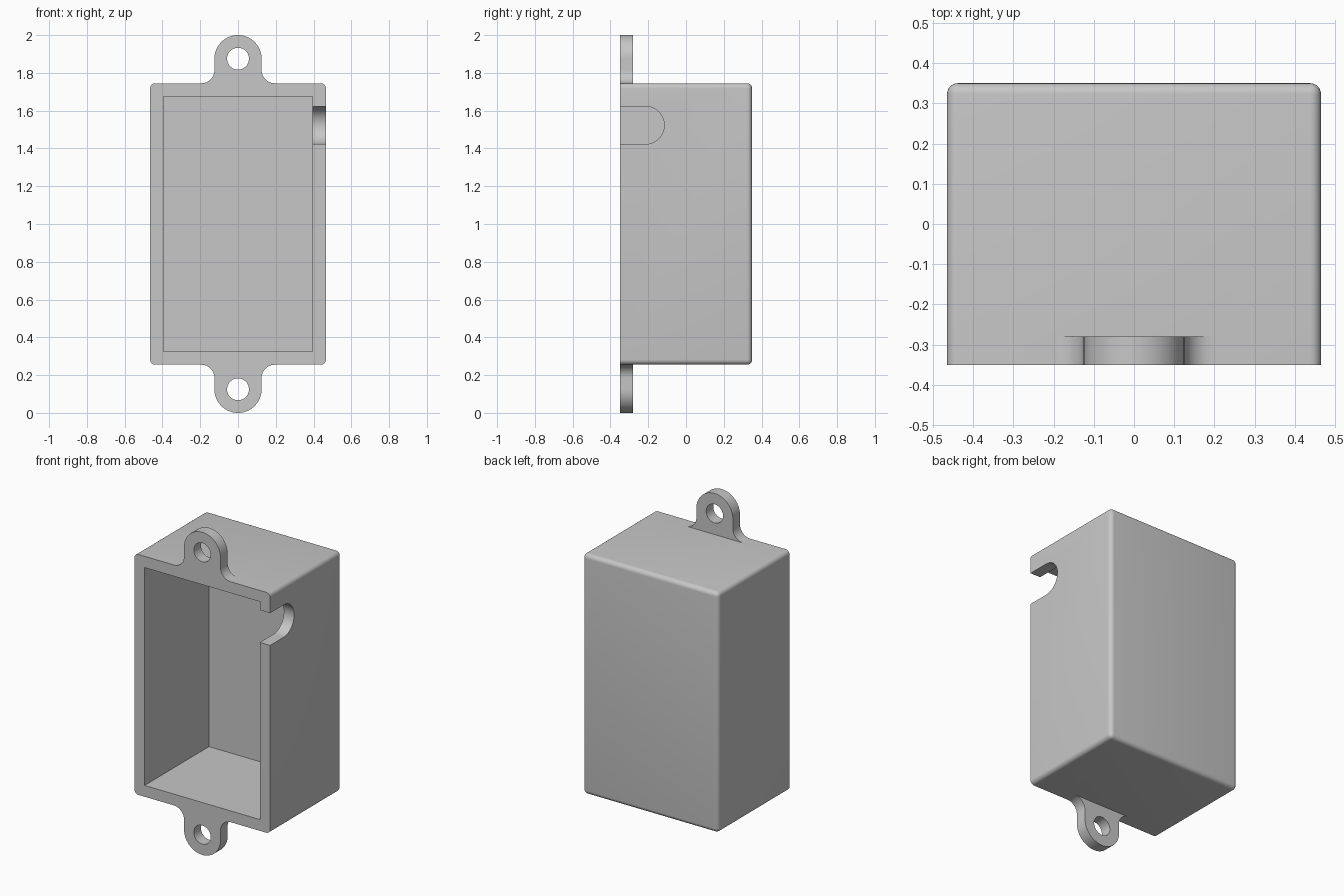
import bpy, bmesh
from math import sin, cos, pi
from mathutils import Matrix, Vector

if "Cube" in bpy.data.objects:
    bpy.data.objects.remove(bpy.data.objects["Cube"])

W, D, H = 0.465, 0.35, 0.745      # half sizes of the box
MID, WALL, ROUND = 1.0, 0.07, 0.027
TAB_R, HOLE_R, FILLET = 0.125, 0.058, 0.07

grey = bpy.data.materials.new("light grey plastic")
grey.use_nodes = True
colour = (0.57, 0.57, 0.57, 1)
grey.diffuse_color = colour
grey.node_tree.nodes["Principled BSDF"].inputs["Base Color"].default_value = colour


def make_object(name, bm):
    bmesh.ops.recalc_face_normals(bm, faces=bm.faces)
    mesh = bpy.data.meshes.new(name)
    bm.to_mesh(mesh)
    bm.free()
    mesh.materials.append(grey)
    obj = bpy.data.objects.new(name, mesh)
    bpy.context.collection.objects.link(obj)
    return obj


def block(name, low, high, radius=0):
    """Box between two corners; optionally rounds all edges off the front face."""
    low, high = Vector(low), Vector(high)
    bm = bmesh.new()
    bmesh.ops.create_cube(bm, size=1)
    bmesh.ops.scale(bm, vec=high - low, verts=bm.verts)
    bmesh.ops.translate(bm, vec=(low + high) / 2, verts=bm.verts)
    if radius:
        edges = [e for e in bm.edges if max(v.co.y for v in e.verts) > 0]
        bmesh.ops.bevel(bm, geom=edges, offset=radius, segments=6,
                        profile=0.5, affect='EDGES')
    return make_object(name, bm)


def prism(name, points, push):
    bm = bmesh.new()
    face = bm.faces.new([bm.verts.new(p) for p in points])
    new = bmesh.ops.extrude_face_region(bm, geom=[face])["geom"]
    bmesh.ops.translate(bm, vec=push,
                        verts=[v for v in new if isinstance(v, bmesh.types.BMVert)])
    return make_object(name, bm)


def arc(u, v, r, start, end, steps):
    angles = [start + (end - start) * i / steps for i in range(steps + 1)]
    return [(u + r * cos(a), v + r * sin(a)) for a in angles]


def combine(target, tool, operation):
    mod = target.modifiers.new(operation.lower(), 'BOOLEAN')
    mod.operation, mod.object, mod.solver = operation, tool, 'EXACT'
    bpy.context.view_layer.objects.active = target
    bpy.ops.object.modifier_apply(modifier=mod.name)
    bpy.data.objects.remove(tool)


# Rounded shell with a sharp open front
case = block("enclosure_case", (-W, -D, MID - H), (W, D, MID + H), ROUND)

# Mounting ears: filleted foot, rounded end, screw hole
ear_z = 2 - TAB_R
foot = TAB_R + FILLET
top = MID + H
half = [(foot, top - WALL / 2)]
half += arc(foot, top + FILLET, FILLET, -pi / 2, -pi, 12)
half += arc(0, ear_z, TAB_R, 0, pi / 2, 20)
outline = half + [(-x, z) for x, z in reversed(half[:-1])]
hole = arc(0, ear_z, HOLE_R, 0, 2 * pi, 40)[:-1]
for name, sign in (("upper", 1), ("lower", -1)):
    def place(points, y):
        return [(x, y, MID + sign * (z - MID)) for x, z in points]
    ear = prism(name + "_ear", place(outline, -D), (0, WALL, 0))
    drill = prism(name + "_drill", place(hole, -D - 0.1), (0, WALL + 0.2, 0))
    combine(ear, drill, 'DIFFERENCE')
    combine(case, ear, 'UNION')

# Hollow interior
cavity = block("cavity", (-W + WALL, -D - 0.1, MID - H + WALL),
               (W - WALL, D - WALL, MID + H - WALL))
combine(case, cavity, 'DIFFERENCE')

# Cable slot in the left wall, rounded at its inner end
slot_r, slot_z, slot_y = 0.1, 1.523, -0.215
slot = [(-D - 0.1, slot_z - slot_r)] + arc(slot_y, slot_z, slot_r, -pi / 2, pi / 2, 24)
slot.append((-D - 0.1, slot_z + slot_r))
cutter = prism("cable_slot", [(W - WALL - 0.05, y, z) for y, z in slot], (0.25, 0, 0))
combine(case, cutter, 'DIFFERENCE')

bpy.ops.object.select_all(action='DESELECT')
case.select_set(True)
bpy.context.view_layer.objects.active = case
bpy.ops.object.shade_smooth_by_angle(angle=pi / 6)
